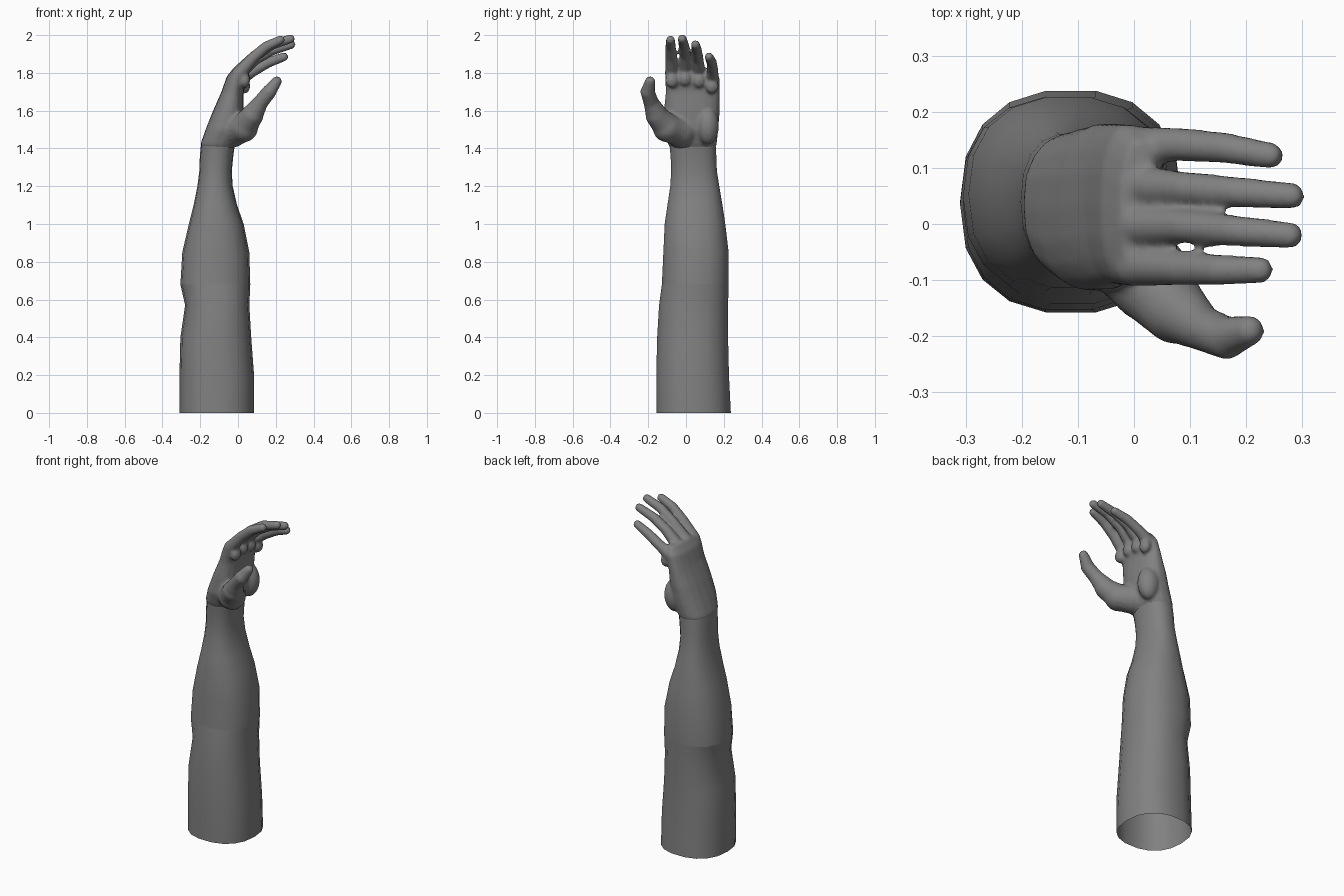
import bpy, bmesh
from math import cos, sin, tau
from mathutils import Vector, Matrix

if "Cube" in bpy.data.objects:
    bpy.data.objects.remove(bpy.data.objects["Cube"])

skin = bpy.data.materials.new("grey_skin")
skin.use_nodes = True
colour = (0.22, 0.22, 0.22, 1)
skin.diffuse_color = colour
skin.node_tree.nodes["Principled BSDF"].inputs["Base Color"].default_value = colour


def finish(bm, name):
    bmesh.ops.recalc_face_normals(bm, faces=bm.faces)
    for face in bm.faces:
        face.smooth = True
    mesh = bpy.data.meshes.new(name)
    bm.to_mesh(mesh)
    bm.free()
    mesh.materials.append(skin)
    obj = bpy.data.objects.new(name, mesh)
    bpy.context.collection.objects.link(obj)
    return obj


def loft(bm, rings, capped):
    rings = [[bm.verts.new(p) for p in ring] for ring in rings]
    n = len(rings[0])
    for a, b in zip(rings, rings[1:]):
        for i in range(n):
            j = (i + 1) % n
            bm.faces.new((a[i], a[j], b[j], b[i]))
    if capped:
        bm.faces.new(rings[0][::-1])
        bm.faces.new(rings[-1])


def section(z, x0, x1, y0, y1, sides=18, power=0.85):
    """Rounded horizontal outline filling the given extents."""
    def soft(v):
        return abs(v) ** power * (1 if v > 0 else -1)
    return [Vector(((x0 + x1) / 2 + soft(cos(tau * i / sides)) * (x1 - x0) / 2,
                    (y0 + y1) / 2 + soft(sin(tau * i / sides)) * (y1 - y0) / 2, z))
            for i in range(sides)]


def ball(bm, centre, size):
    matrix = Matrix.Translation(centre) @ Matrix.Diagonal((*size, 1))
    bmesh.ops.create_uvsphere(bm, u_segments=20, v_segments=12, radius=1, matrix=matrix)


def digit(bm, joints, radii):
    """Tapered bent tube with ball joints and a rounded tip."""
    pts = [Vector(p) for p in joints]
    rings = []
    for i, (p, r) in enumerate(zip(pts, radii)):
        along = (pts[min(i + 1, len(pts) - 1)] - pts[max(i - 1, 0)]).normalized()
        side = along.cross(Vector((0, 1, 0))).normalized()
        up = along.cross(side)
        rings.append([p + r * (cos(tau * k / 16) * side + sin(tau * k / 16) * up)
                      for k in range(16)])
        ball(bm, p, (r, r, r))
    loft(bm, rings, True)


# Upper arm, open at the bottom
elbow = (0.68, -0.305, 0.065, -0.13, 0.228)
bm = bmesh.new()
loft(bm, [section(*s) for s in (
    (0, -0.31, 0.085, -0.16, 0.24),
    (0.2, -0.31, 0.085, -0.16, 0.23),
    (0.4, -0.305, 0.07, -0.155, 0.225),
    (0.57, -0.28, 0.06, -0.145, 0.225), elbow)], False)
finish(bm, "upper_arm")

# Forearm, meeting the upper arm in a crease
bm = bmesh.new()
loft(bm, [section(*s) for s in (
    elbow,
    (0.85, -0.295, 0.06, -0.122, 0.228),
    (1.0, -0.26, 0.03, -0.115, 0.21),
    (1.1, -0.235, -0.005, -0.1, 0.195),
    (1.2, -0.215, -0.028, -0.085, 0.178),
    (1.28, -0.205, -0.033, -0.08, 0.165),
    (1.36, -0.202, -0.025, -0.083, 0.162),
    (1.43, -0.195, -0.015, -0.09, 0.158))], False)
finish(bm, "forearm")

# Hand: palm, pads, fingers and thumb fused into one skin
bm = bmesh.new()
loft(bm, [section(*s) for s in (
    (1.38, -0.18, -0.04, -0.07, 0.145),
    (1.42, -0.2, -0.01, -0.095, 0.163),
    (1.5, -0.172, 0.025, -0.12, 0.172),
    (1.6, -0.132, 0.03, -0.118, 0.18),
    (1.7, -0.088, 0.03, -0.108, 0.18),
    (1.78, -0.06, 0.045, -0.112, 0.178),
    (1.825, -0.025, 0.04, -0.1, 0.15))], True)
ball(bm, (-0.01, 0.115, 1.52), (0.065, 0.06, 0.1))

fingers = (
    ((0, -0.075, 1.79), (0.08, -0.08, 1.88), (0.15, -0.082, 1.94), (0.225, -0.082, 1.975)),
    ((0, -0.005, 1.8), (0.09, -0.004, 1.89), (0.18, -0.012, 1.95), (0.278, -0.02, 1.98)),
    ((0, 0.068, 1.79), (0.09, 0.064, 1.87), (0.18, 0.057, 1.92), (0.281, 0.05, 1.95)),
    ((0, 0.138, 1.76), (0.08, 0.142, 1.81), (0.16, 0.136, 1.855), (0.243, 0.122, 1.885)))
for joints in fingers:
    digit(bm, joints, (0.037, 0.03, 0.028, 0.024))
    knuckle = Vector(joints[0])
    ball(bm, knuckle + Vector((0.035, 0, -0.03)), (0.03, 0.036, 0.04))

digit(bm, ((-0.03, -0.03, 1.49), (0.03, -0.1, 1.51), (0.075, -0.155, 1.575),
           (0.12, -0.185, 1.645), (0.165, -0.203, 1.7), (0.205, -0.19, 1.755)),
      (0.085, 0.077, 0.06, 0.041, 0.039, 0.028))

hand = finish(bm, "hand")
fuse = hand.modifiers.new("fuse", "REMESH")
fuse.mode = "VOXEL"
fuse.voxel_size = 0.008
fuse.use_smooth_shade = True
relax = hand.modifiers.new("relax", "SMOOTH")
relax.factor = 0.5
relax.iterations = 8
